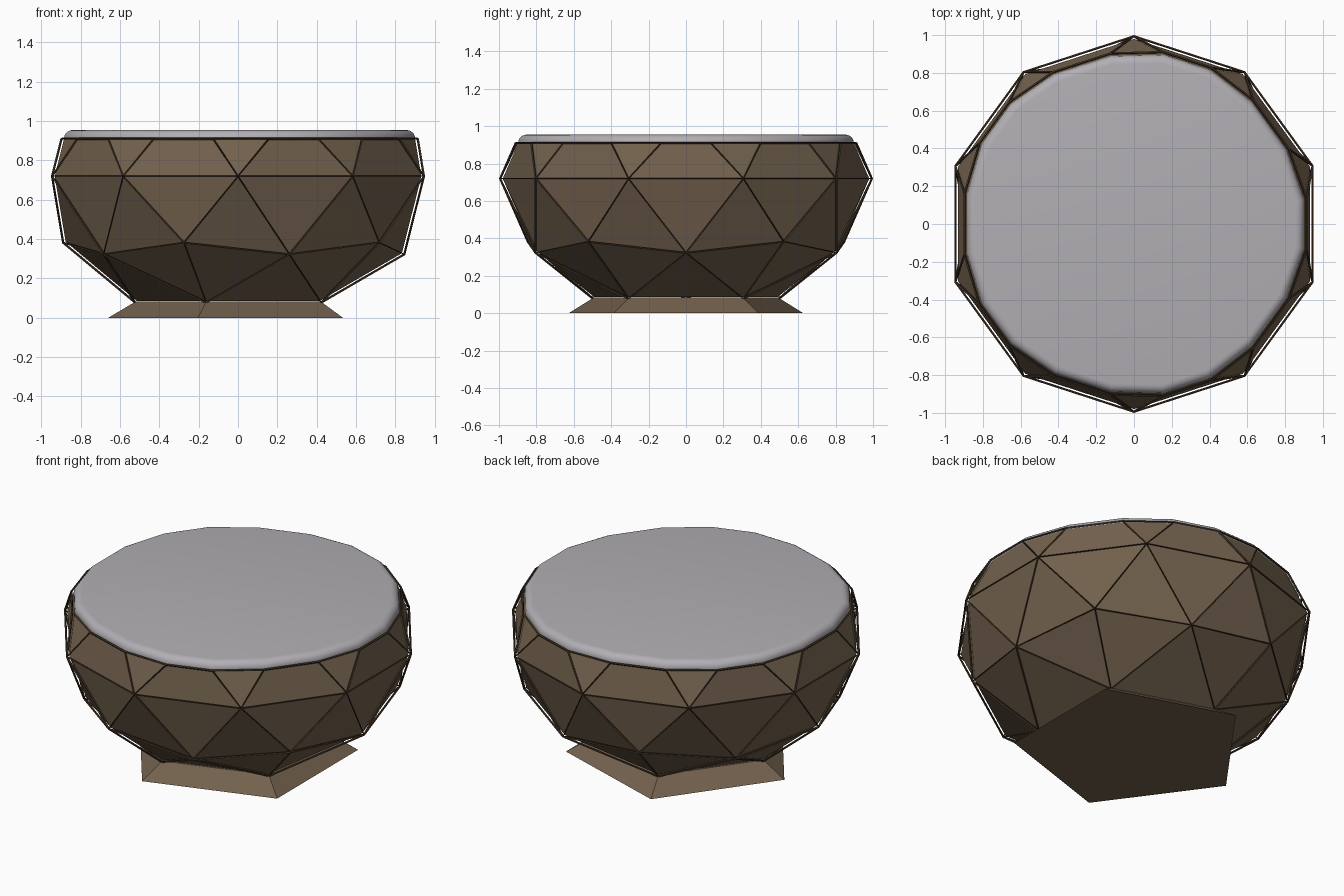
import bpy, bmesh, math
from mathutils import Vector

if "Cube" in bpy.data.objects:
    bpy.data.objects.remove(bpy.data.objects["Cube"])

CENTRE_Z, SQUASH, RIM_Z, TOP_Z = 0.72, 0.76, 0.91, 0.955


def material(name, rgb):
    m = bpy.data.materials.new(name)
    m.diffuse_color = (*rgb, 1)
    m.use_nodes = True
    m.node_tree.nodes["Principled BSDF"].inputs["Base Color"].default_value = m.diffuse_color
    return m


def make_object(name, bm, mat):
    bmesh.ops.recalc_face_normals(bm, faces=bm.faces[:])
    mesh = bpy.data.meshes.new(name)
    bm.to_mesh(mesh)
    bm.free()
    mesh.materials.append(mat)
    ob = bpy.data.objects.new(name, mesh)
    bpy.context.collection.objects.link(ob)
    return ob


def faceted_bowl(radius):
    """Squashed icosphere with the top cut off and the bottom pole removed."""
    bm = bmesh.new()
    bmesh.ops.create_icosphere(bm, subdivisions=2, radius=radius)
    for v in bm.verts:
        v.co.z = v.co.z * SQUASH + CENTRE_Z
    pole = min(bm.verts, key=lambda v: v.co.z)
    bmesh.ops.delete(bm, geom=[pole], context='VERTS')
    bmesh.ops.bisect_plane(bm, geom=bm.verts[:] + bm.edges[:] + bm.faces[:],
                           plane_co=(0, 0, RIM_Z), plane_no=(0, 0, 1), clear_outer=True)
    return bm


brown = material("brown", (0.17, 0.12, 0.075))
dark = material("dark_brown", (0.06, 0.036, 0.02))
grey = material("pale_grey", (0.45, 0.43, 0.46))

# Faceted bowl
bowl = faceted_bowl(0.98)
rim = [v.co.copy() for v in bowl.verts if abs(v.co.z - RIM_Z) < 1e-4]
rim.sort(key=lambda p: math.atan2(p.y, p.x))
make_object("bowl", bowl, brown)

# Thin edge lattice just outside the bowl
lattice = make_object("edge_lattice", faceted_bowl(0.994), dark)
wire = lattice.modifiers.new("wire", 'WIREFRAME')
wire.thickness = 0.012
wire.offset = 0
wire.use_boundary = True
wire.use_even_offset = False

# Rounded filling, following the cut rim
bm = bmesh.new()
rings = [[bm.verts.new((p.x, p.y, RIM_Z)) for p in rim]]
round_r = TOP_Z - RIM_Z
for i in range(6):
    a = math.pi / 2 * i / 5
    inset = 1 - round_r * (1 - math.cos(a)) / 0.9
    z = RIM_Z + 0.004 + (round_r - 0.004) * math.sin(a)
    rings.append([bm.verts.new((p.x * inset, p.y * inset, z)) for p in rim])
n = len(rim)
for lo, hi in zip(rings, rings[1:]):
    for i in range(n):
        j = (i + 1) % n
        bm.faces.new((lo[i], lo[j], hi[j], hi[i]))
bm.faces.new(rings[-1])
bm.faces.new(rings[0][::-1])
filling = make_object("filling", bm, grey)
bpy.context.view_layer.objects.active = filling
filling.select_set(True)
bpy.ops.object.shade_smooth_by_angle(angle=math.radians(30))
filling.select_set(False)

# Flared five-sided foot
bm = bmesh.new()
levels = []
for r, z in ((0.66, 0.0), (0.52, 0.083)):
    levels.append([bm.verts.new((r * math.cos(math.pi + k * math.tau / 5),
                                 r * math.sin(math.pi + k * math.tau / 5), z))
                   for k in range(5)])
for i in range(5):
    j = (i + 1) % 5
    bm.faces.new((levels[0][i], levels[0][j], levels[1][j], levels[1][i]))
bm.faces.new(levels[0][::-1])
bm.faces.new(levels[1])
make_object("foot", bm, brown)
